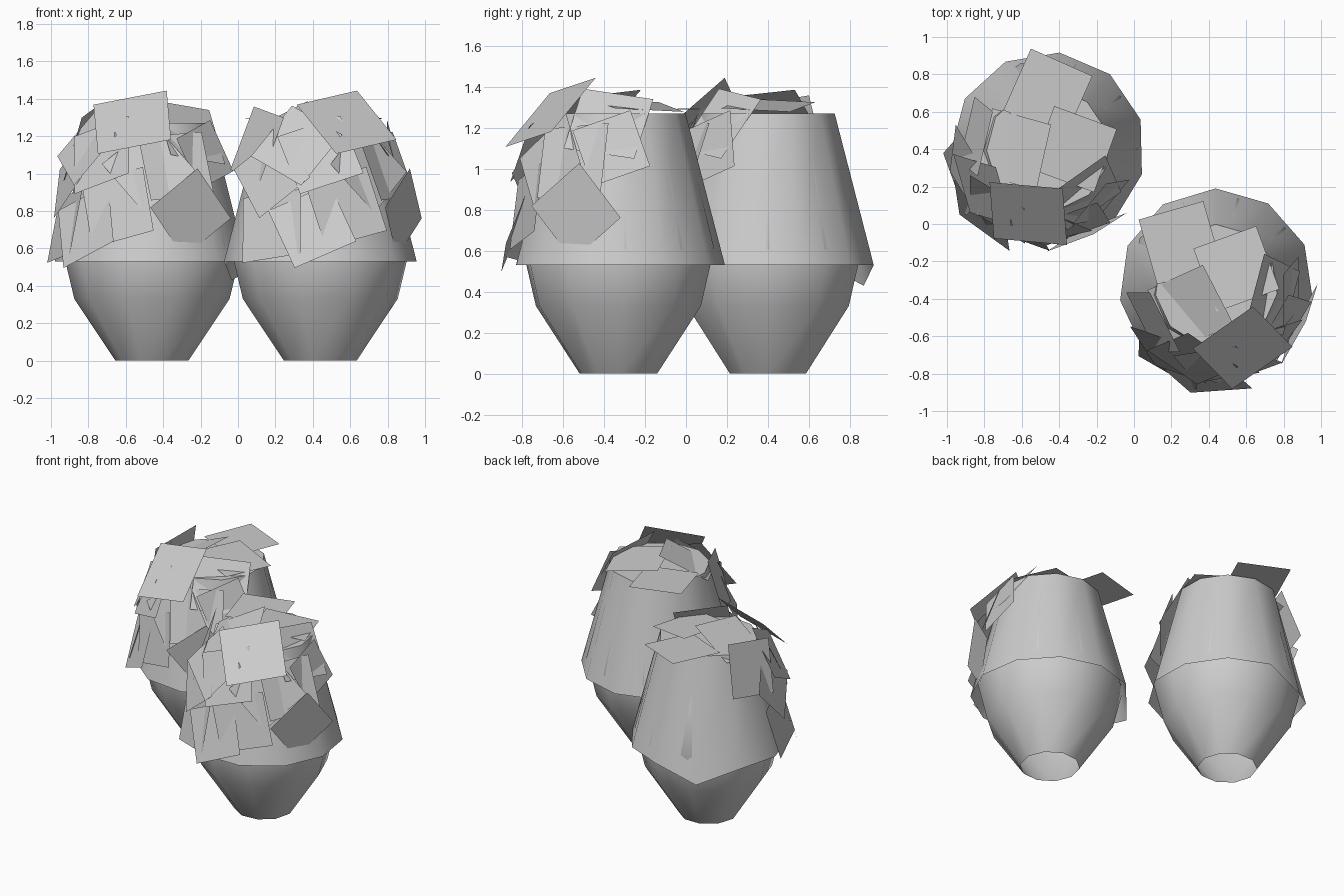
import bpy, math
from mathutils import Matrix, Vector

if "Cube" in bpy.data.objects:
    bpy.data.objects.remove(bpy.data.objects["Cube"])

R = math.radians


def make(name, verts, faces, loc, rot, smooth):
    me = bpy.data.meshes.new(name)
    me.from_pydata(verts, [], faces)
    ob = bpy.data.objects.new(name, me)
    ob.location = loc
    ob.rotation_euler = (0, 0, rot)
    bpy.context.collection.objects.link(ob)
    for p in me.polygons:
        p.use_smooth = smooth
    return ob


def rings(profile, n, start):
    """Vertices and side faces of a lathed profile with n sides."""
    verts = [[r * math.cos(start + i * math.tau / n), r * math.sin(start + i * math.tau / n), z]
             for r, z in profile for i in range(n)]
    faces = [(k * n + i, k * n + (i + 1) % n, (k + 1) * n + (i + 1) % n, (k + 1) * n + i)
             for k in range(len(profile) - 1) for i in range(n)]
    return verts, faces


# loose square cards: azimuth, radius, height, normal elevation, roll, (half size)
CARDS = [
    # crown
    (-90, -0.30, 1.29, 89, -24), (0, 0.14, 1.31, 82, -20), (180, 0.18, 1.29, 64, -14),
    (-107, 0.36, 1.275, 47, 16, 0.2), (-49, 0.31, 1.22, 35, -10),
    # upper sides
    (170, 0.39, 1.16, 18, -10), (-165, 0.45, 1.0, 20, 40), (-130, 0.42, 1.10, 25, 20),
    (-92, 0.42, 1.03, 18, 40), (-72, 0.42, 1.04, 20, 5), (-45, 0.40, 1.10, 15, 20, 0.15),
    (-148, 0.41, 1.15, 30, 60),
    # lower sides
    (-113, 0.47, 0.82, 12, 15), (-65, 0.49, 0.79, -6, 38, 0.17), (-135, 0.50, 0.72, 20, 25),
    (-162, 0.49, 0.72, 14, 8),
]


def card(a, rad, z, e, roll, half=0.18):
    a, e = R(a), R(e)
    n = Vector((math.cos(e) * math.cos(a), math.cos(e) * math.sin(a), math.sin(e)))
    u = Vector((-math.sin(a), math.cos(a), 0))
    turn = Matrix.Rotation(R(roll), 3, n)
    u, v = turn @ u, turn @ n.cross(u)
    c = Vector((rad * math.cos(a), rad * math.sin(a), z))
    return [c + (u * i + v * j) * half for i, j in ((-1, -1), (1, -1), (1, 1), (-1, 1))]


def build(tag, loc, rot):
    # tapered ten-sided inner body, open at the foot
    v, f = rings([(0.195, 0), (0.415, 0.33), (0.482, 0.61), (0.352, 1.12), (0.20, 1.25)], 10, 0)
    f.append(tuple(range(40, 50)))
    make("body_" + tag, v, f, loc, rot, True)

    # outer sleeve with one dipping point at the back
    v, f = rings([(0.52, 0.53), (0.328, 1.27)], 11, R(-15))
    v[4][2] = 0.43
    f.append(tuple(range(11, 22)))
    sleeve = make("sleeve_" + tag, v, f, loc, rot, True)
    sleeve.data.polygons[-1].use_smooth = False

    # overlapping cards
    v, f = [], []
    for c in CARDS:
        f.append(tuple(range(len(v), len(v) + 4)))
        v += card(*c)
    make("cards_" + tag, v, f, loc, rot, False)


build("left", (-0.46, 0.40, 0), 0)
build("right", (0.44, -0.33, 0), R(40))
